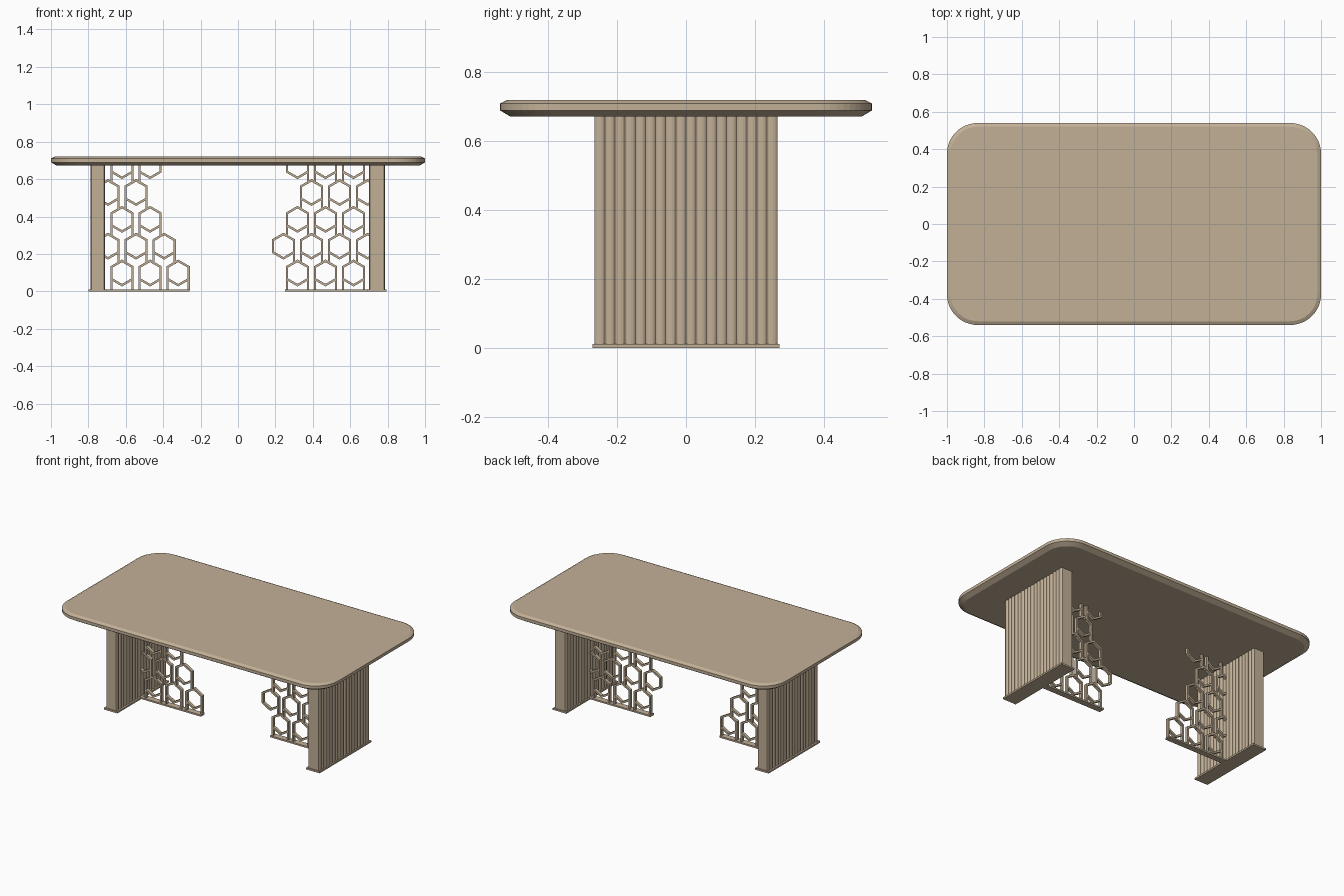
import bpy, bmesh, math
from mathutils import Vector

if "Cube" in bpy.data.objects:
    bpy.data.objects.remove(bpy.data.objects["Cube"], do_unlink=True)

wood = bpy.data.materials.new("light_wood")
wood.use_nodes = True
COLOUR = (0.54, 0.435, 0.31, 1)
wood.diffuse_color = COLOUR
wood.node_tree.nodes["Principled BSDF"].inputs["Base Color"].default_value = COLOUR


def finish(bm, name):
    bmesh.ops.recalc_face_normals(bm, faces=bm.faces[:])
    me = bpy.data.meshes.new(name)
    bm.to_mesh(me)
    bm.free()
    me.materials.append(wood)
    ob = bpy.data.objects.new(name, me)
    bpy.context.collection.objects.link(ob)
    return ob


def loft(bm, rings):
    """Skin a stack of equal-length closed rings and cap both ends."""
    loops = [[bm.verts.new(p) for p in ring] for ring in rings]
    n = len(loops[0])
    for a, b in zip(loops, loops[1:]):
        for i in range(n):
            j = (i + 1) % n
            bm.faces.new((a[i], a[j], b[j], b[i]))
    bm.faces.new(loops[0][::-1])
    bm.faces.new(loops[-1])


def extrude_outline(bm, outline, z0, z1):
    loft(bm, [[(x, y, z) for x, y in outline] for z in (z0, z1)])


def rect(x0, x1, y0, y1):
    return [(x0, y0), (x1, y0), (x1, y1), (x0, y1)]


def rounded_rect(hx, hy, r, inset, steps=12):
    pts = []
    for k, (sx, sy) in enumerate([(1, 1), (-1, 1), (-1, -1), (1, -1)]):
        for i in range(steps + 1):
            a = math.pi / 2 * (k + i / steps)
            pts.append((sx * (hx - r) + (r - inset) * math.cos(a),
                        sy * (hy - r) + (r - inset) * math.sin(a)))
    return pts


# Table top: rounded rectangle with chamfered rims
bm = bmesh.new()
layers = [(0.672, 0.03), (0.69, 0.0), (0.71, 0.0), (0.72, 0.02)]
loft(bm, [[(x, y, z) for x, y in rounded_rect(1.0, 0.54, 0.165, inset)]
          for z, inset in layers])
finish(bm, "table_top")

SLATS, HALF_Y, BULGE = 18, 0.265, 0.006


def fluted_edge(x, side):
    """Row of shallow convex slats from back to front."""
    w = 2 * HALF_Y / SLATS
    pts = []
    for s in range(SLATS):
        for t in range(5):
            u = t / 5
            pts.append((x + side * BULGE * (math.sin(math.pi * u) ** 0.6 - 1),
                        -HALF_Y + w * (s + u)))
    pts.append((x - side * BULGE, HALF_Y))
    return pts


# Fluted slab legs and their foot plates
for name, x0, x1, f0, f1 in [("right", -0.79, -0.71, -0.80, -0.70),
                             ("left", 0.70, 0.786, 0.693, 0.793)]:
    bm = bmesh.new()
    extrude_outline(bm, fluted_edge(x1, 1) + fluted_edge(x0, -1)[::-1], 0.008, 0.675)
    finish(bm, name + "_leg")
    bm = bmesh.new()
    extrude_outline(bm, rect(f0, f1, -0.272, 0.272), 0, 0.011)
    finish(bm, name + "_foot_plate")

# Honeycomb screens: staggered hexagon rings joined by short uprights
PITCH, ROW, Z0, R = 0.15, 0.1435, 0.098, 0.065
BAR, DEPTH, CEILING = 0.012, 0.02, 0.68
APO = R * math.cos(math.pi / 6)


def bar(bm, p, q):
    """Flat bar between two points of the xz plane."""
    p, q = Vector(p), Vector(q)
    d = (q - p).normalized()
    n = Vector((-d.y, d.x)) * BAR / 2
    p, q = p - d * BAR * 0.28, q + d * BAR * 0.28
    outline = [p + n, p - n, q - n, q + n]
    loft(bm, [[(v.x, y, v.y) for v in outline] for y in (-DEPTH / 2, DEPTH / 2)])


def screen(name, starts, side, leg_x):
    bm = bmesh.new()
    for row, start in enumerate(starts):
        cz = Z0 + row * ROW
        cx = start
        while cx < leg_x + 0.02:
            corners = [(side * (cx + R * math.sin(k * math.pi / 3)),
                        cz + R * math.cos(k * math.pi / 3)) for k in range(6)]
            for k in range(6):
                bar(bm, corners[k], corners[(k + 1) % 6])
            # Uprights drop from the lower shoulders to the row below or base
            drop = 0.01 if row == 0 else cz - ROW + R * 0.8
            for s in (-1, 1):
                x = cx + s * APO
                below = starts[row - 1] - APO if row else 0
                if x > below:
                    bar(bm, (side * x, cz - R / 2), (side * x, drop))
            cx += PITCH
    # Trim under the table top and inside the leg
    for co, no in [((0, 0, CEILING), (0, 0, 1)),
                   ((side * (leg_x + 0.03), 0, 0), (side, 0, 0))]:
        bmesh.ops.bisect_plane(bm, geom=bm.verts[:] + bm.edges[:] + bm.faces[:],
                               plane_co=co, plane_no=no, clear_outer=True)
    finish(bm, name)


screen("right_honeycomb_screen", [0.32, 0.395, 0.47, 0.545, 0.47], -1, 0.71)
screen("left_honeycomb_screen", [0.318, 0.243, 0.318, 0.393, 0.318], 1, 0.70)

# Narrow floor rails under the screens
for name, x0, x1 in [("right", -0.72, -0.26), ("left", 0.25, 0.71)]:
    bm = bmesh.new()
    extrude_outline(bm, rect(x0, x1, -0.02, 0.02), 0, 0.0105)
    finish(bm, name + "_floor_rail")
